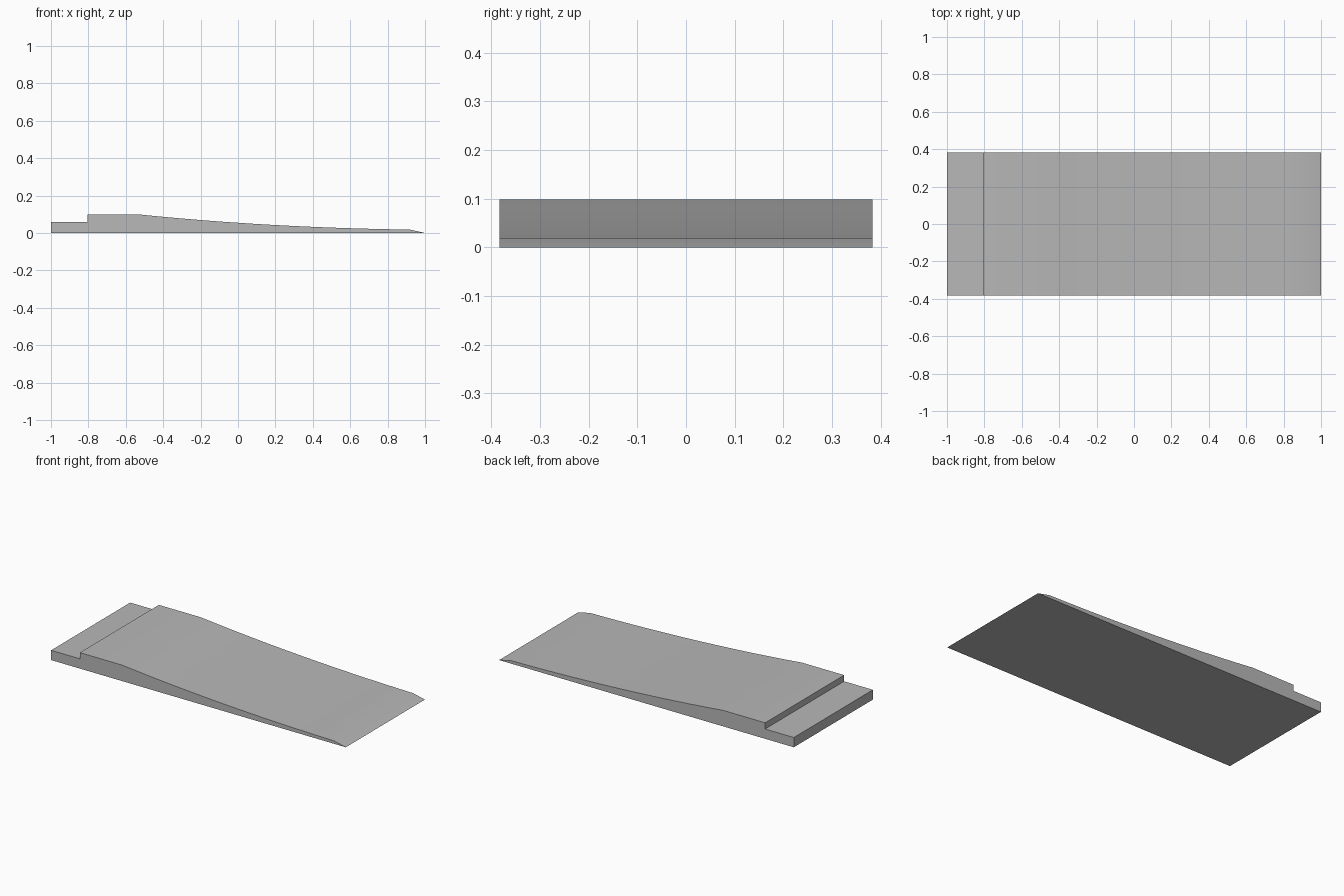
import bpy, bmesh, math
from mathutils import Vector

cube = bpy.data.objects.get("Cube")
if cube:
    bpy.data.objects.remove(cube, do_unlink=True)

HALF_WIDTH = 0.383
SWEEP_STEPS = 12

grey = bpy.data.materials.new("mid grey")
grey.use_nodes = True
colour = (0.48, 0.48, 0.48, 1)
grey.diffuse_color = colour
grey.node_tree.nodes["Principled BSDF"].inputs["Base Color"].default_value = colour


def sweep(start, control, end, steps):
    """Points on a quadratic curve."""
    a, b, c = Vector(start), Vector(control), Vector(end)
    return [a.lerp(b, i / steps).lerp(b.lerp(c, i / steps), i / steps)
            for i in range(steps + 1)]


# Side profile: bottom, rear ledge, step, flat crest, concave slope, bevelled lip
profile = [(1, 0), (-1, 0), (-1, 0.06), (-0.805, 0.06), (-0.805, 0.098)]
profile += [tuple(p) for p in sweep((-0.52, 0.098), (0.16, 0.029), (0.92, 0.018), SWEEP_STEPS)]

# Extrude the profile across the width
bm = bmesh.new()
side = bm.faces.new([bm.verts.new((x, -HALF_WIDTH, z)) for x, z in profile])
extruded = bmesh.ops.extrude_face_region(bm, geom=[side])
moved = [g for g in extruded["geom"] if isinstance(g, bmesh.types.BMVert)]
bmesh.ops.translate(bm, verts=moved, vec=(0, 2 * HALF_WIDTH, 0))
# The extrusion may leave the starting cap out
if len([f for f in bm.faces if len(f.verts) == len(profile)]) < 2:
    bmesh.ops.holes_fill(bm, edges=[e for e in bm.edges if e.is_boundary], sides=0)
bmesh.ops.recalc_face_normals(bm, faces=bm.faces)

mesh = bpy.data.meshes.new("ramp")
bm.to_mesh(mesh)
bm.free()
mesh.materials.append(grey)
ramp = bpy.data.objects.new("ramp", mesh)
bpy.context.collection.objects.link(ramp)

# Smooth slope with crisp corners
bpy.ops.object.select_all(action="DESELECT")
ramp.select_set(True)
bpy.context.view_layer.objects.active = ramp
bpy.ops.object.shade_smooth_by_angle(angle=math.radians(30))
